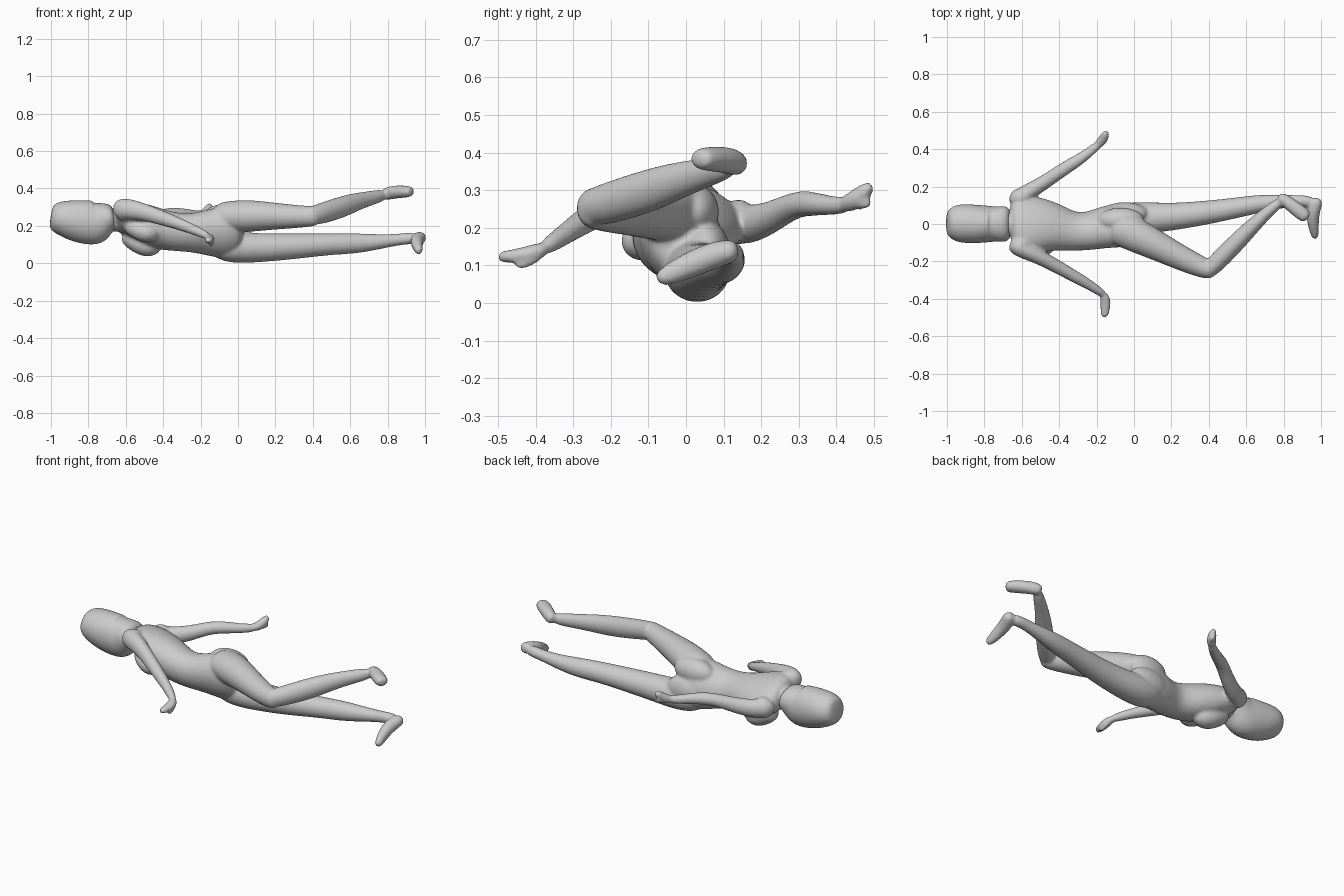
import bpy, bmesh, math
from mathutils import Vector

skin = bpy.data.materials.new("plain_grey")
skin.diffuse_color = (0.6, 0.6, 0.6, 1)
SIDES = 12


def finish(name, bm):
    bmesh.ops.recalc_face_normals(bm, faces=bm.faces)
    me = bpy.data.meshes.new(name)
    bm.to_mesh(me)
    bm.free()
    me.materials.append(skin)
    me.shade_smooth()
    ob = bpy.data.objects.new(name, me)
    bpy.context.collection.objects.link(ob)
    return ob


def loft(name, *stations):
    """Smooth tube; station = x, y, z, side radius, optional height radius, optional roll in degrees."""
    bm = bmesh.new()
    pts = [Vector(s[:3]) for s in stations]
    rings = []
    for i, s in enumerate(stations):
        t = (pts[min(i + 1, len(pts) - 1)] - pts[max(i - 1, 0)]).normalized()
        side = t.cross(Vector((0, 0, 1))).normalized()
        up = side.cross(t)
        ra, rb = s[3], s[4] if len(s) > 4 else s[3]
        r = math.radians(s[5] if len(s) > 5 else 0)
        a, b = side * math.cos(r) + up * math.sin(r), up * math.cos(r) - side * math.sin(r)
        ring = []
        for k in range(SIDES):
            w = 2 * math.pi * k / SIDES
            ring.append(bm.verts.new(pts[i] + (a * math.cos(w) * ra + b * math.sin(w) * rb) / 0.955))
        rings.append(ring)
    for p, q in zip(rings, rings[1:]):
        for k in range(SIDES):
            n = (k + 1) % SIDES
            bm.faces.new((p[k], p[n], q[n], q[k]))
    bm.faces.new(rings[0])
    bm.faces.new(rings[-1])
    ob = finish(name, bm)
    m = ob.modifiers.new("smooth", 'SUBSURF')
    m.levels = m.render_levels = 2
    return ob


def blob(name, loc, size):
    bm = bmesh.new()
    bmesh.ops.create_uvsphere(bm, u_segments=20, v_segments=12, radius=1)
    ob = finish(name, bm)
    ob.location, ob.scale = loc, size
    return ob


def fuse(name, parts, voxel, rounds):
    """Join parts into one skin and soften the seams."""
    bpy.ops.object.select_all(action='DESELECT')
    for p in parts:
        p.select_set(True)
    bpy.context.view_layer.objects.active = parts[0]
    bpy.ops.object.convert(target='MESH')
    bpy.ops.object.join()
    ob = bpy.context.view_layer.objects.active
    ob.name = name
    m = ob.modifiers.new("skin", 'REMESH')
    m.mode, m.voxel_size, m.use_smooth_shade = 'VOXEL', voxel, True
    m = ob.modifiers.new("soften", 'SMOOTH')
    m.factor, m.iterations = 0.5, rounds


# Head with smooth hair
head = loft("head", (-1.002, .01, .25, .05), (-.985, .01, .247, .08, .075), (-.94, .005, .242, .102, .094),
            (-.87, 0, .227, .104, .111), (-.80, 0, .218, .099, .118), (-.76, 0, .216, .095, .117),
            (-.733, 0, .228, .093, .103), (-.70, 0, .243, .095, .082), (-.655, 0, .25, .088, .062))

# Neck and torso, twisting from the shoulders to the hips
neck = loft("neck", (-.76, 0, .225, .055), (-.68, 0, .228, .058), (-.63, 0, .24, .08, .07),
            (-.57, 0, .235, .11, .075, 18))
torso = loft("torso", (-.665, 0, .262, .09, .05, 16), (-.63, 0, .255, .148, .074, 17),
             (-.57, 0, .235, .16, .09, 18), (-.49, -.005, .205, .148, .104, 20),
             (-.41, -.02, .18, .128, .104, 25), (-.33, -.04, .167, .108, .1, 35),
             (-.25, -.04, .162, .108, .096, 48), (-.17, -.02, .165, .128, .102, 58),
             (-.09, -.008, .165, .145, .11, 62), (-.02, -.005, .163, .135, .1, 62),
             (.03, -.005, .16, .1, .075, 62))

# Breasts tapering toward the neck, buttocks and shoulders
upper_breast = loft("upper_breast", (-.6, -.07, .215, .04), (-.54, -.105, .178, .055, .05),
                    (-.485, -.123, .156, .062, .054), (-.42, -.1, .165, .035))
lower_breast = loft("lower_breast", (-.61, .04, .165, .05), (-.55, .03, .115, .06, .055),
                    (-.48, .022, .086, .066, .063), (-.41, .012, .1, .04))
rounds = [blob("upper_buttock", (-.07, .02, .243), (.125, .068, .074)),
          blob("lower_buttock", (-.05, .055, .135), (.13, .062, .085)),
          blob("near_shoulder", (-.605, -.115, .285), (.06, .055, .06)),
          blob("far_shoulder", (-.605, .14, .215), (.06, .052, .06))]

# Straight leg lying on the ground
straight_leg = loft("straight_leg", (-.14, .02, .115, .07), (-.05, .025, .09, .088), (.05, .032, .081, .086, .08),
                    (.2, .038, .086, .073), (.34, .054, .093, .066), (.5, .078, .103, .057),
                    (.62, .1, .106, .051, .055), (.72, .115, .112, .044), (.82, .122, .122, .033),
                    (.89, .124, .131, .03), (.96, .118, .135, .032))
straight_foot = loft("straight_foot", (.976, .14, .143, .021), (.975, .12, .14, .036, .032), (.957, .07, .125, .037),
                     (.956, .01, .102, .032, .035), (.966, -.055, .07, .022, .028), (.969, -.08, .062, .014))

# Bent leg raised over the straight one
bent_thigh = loft("bent_thigh", (-.13, -.005, .25, .085, .07), (-.04, -.035, .25, .096, .083), (.05, -.08, .253, .087),
                  (.16, -.135, .253, .075), (.27, -.19, .25, .065), (.36, -.23, .25, .057),
                  (.41, -.25, .253, .047, .054), (.435, -.257, .255, .03, .042))
bent_shin = loft("bent_shin", (.365, -.27, .25, .035, .042), (.41, -.24, .255, .05, .054), (.54, -.107, .295, .049, .059),
                 (.62, -.025, .325, .043, .05), (.7, .052, .346, .033, .039), (.8, .135, .37, .026, .032))
bent_foot = loft("bent_foot", (.772, .15, .365, .02), (.79, .138, .37, .03, .034), (.83, .11, .381, .036),
                 (.905, .05, .384, .039, .032), (.932, .03, .382, .031, .025))

# Near arm with hand and thumb
near_arm = loft("near_arm", (-.65, -.09, .285, .045), (-.62, -.125, .292, .05, .058), (-.56, -.15, .287, .045, .053),
                (-.47, -.195, .265, .037, .043), (-.31, -.285, .209, .033), (-.23, -.33, .177, .026),
                (-.15, -.385, .14, .022))
near_hand = loft("near_hand", (-.165, -.365, .148, .02), (-.15, -.41, .131, .03, .023),
                 (-.155, -.47, .123, .025, .017), (-.16, -.502, .122, .015))
near_thumb = loft("near_thumb", (-.15, -.385, .13, .014), (-.142, -.415, .11, .014), (-.142, -.455, .094, .011))

# Far arm with hand and thumb
far_arm = loft("far_arm", (-.65, .1, .225, .04), (-.62, .138, .215, .048, .057), (-.57, .168, .207, .044, .052),
               (-.48, .222, .225, .038, .043), (-.41, .27, .252, .036), (-.35, .31, .266, .035),
               (-.28, .352, .262, .03), (-.22, .4, .258, .024), (-.18, .432, .262, .022))
far_hand = loft("far_hand", (-.2, .415, .258, .02), (-.175, .44, .268, .026), (-.158, .463, .284, .026),
                (-.147, .496, .318, .015))
far_thumb = loft("far_thumb", (-.175, .445, .262, .015), (-.152, .472, .262, .015), (-.145, .495, .27, .011))

# One continuous skin below the head
fuse("body", [ob for ob in bpy.context.collection.objects if ob != head], 0.008, 6)
